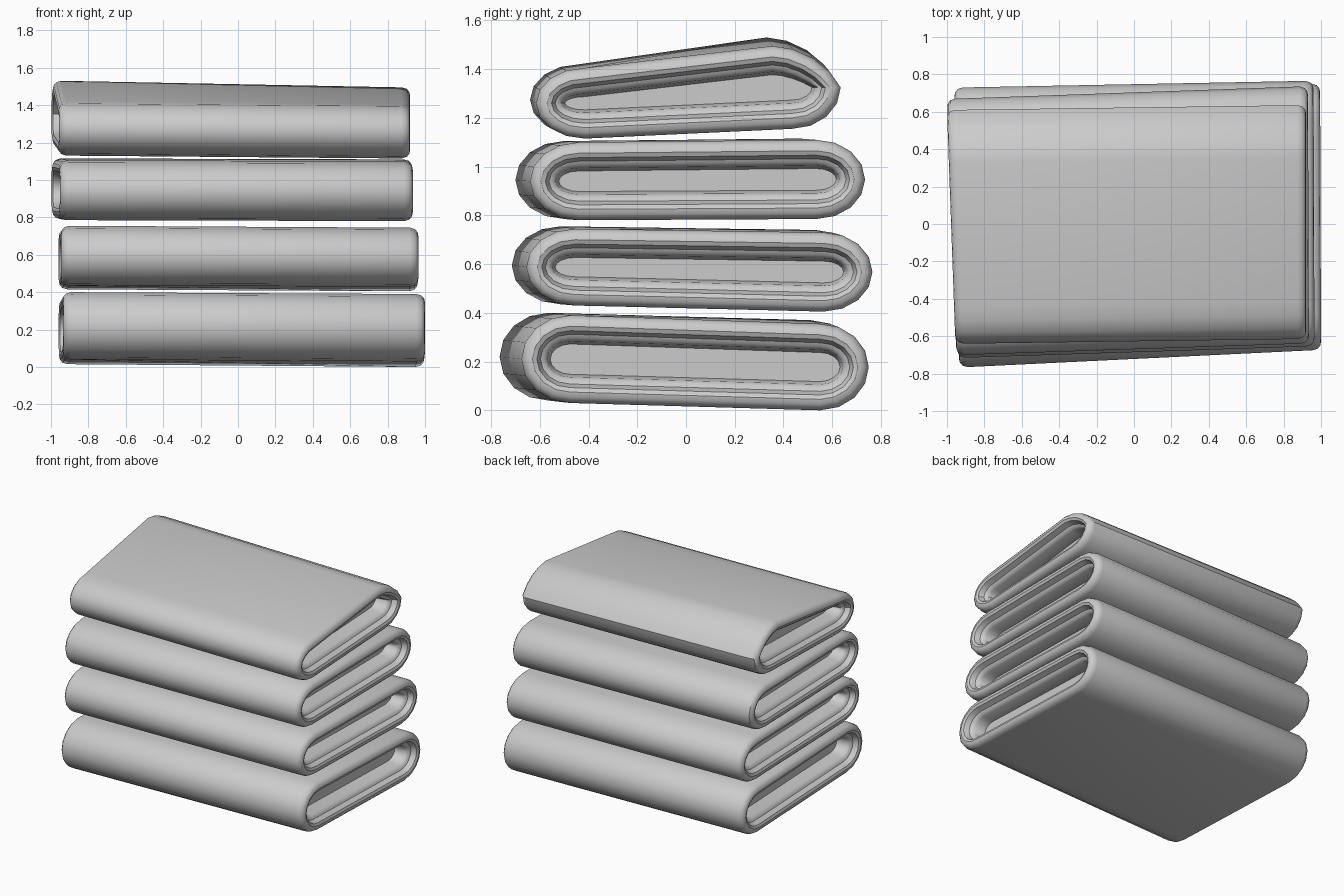
import bpy, bmesh
from math import pi, sin, cos

if "Cube" in bpy.data.objects:
    bpy.data.objects.remove(bpy.data.objects["Cube"])

ARC = 8           # segments per rounded fold
FOLD = 0.20       # length of the rounded fold along y
# end roll, lip and recess as (inset from outline, distance in from the end)
RIM = [(0.0, 0.045), (0.008, 0.018), (0.025, 0.004), (0.045, 0.0), (0.063, 0.008),
       (0.078, 0.045), (0.094, 0.052), (0.106, 0.07), (0.118, 0.15)]


def outline(end, inset, skew):
    """Flattened loop with a rounded fold at front and back."""
    x0, x1, y0, y1, fb, ft, bb, bt = end
    ring = []
    for i in range(ARC + 1):                      # back fold, bottom to top
        a = -pi / 2 + pi * i / ARC
        h = (bt - bb) / 2 - inset
        y = y1 - FOLD + (FOLD - inset) * cos(a) - skew * max(0, sin(a))
        ring.append((y, (bt + bb) / 2 + h * sin(a)))
    for i in range(ARC + 1):                      # front fold, top to bottom
        a = pi / 2 + pi * i / ARC
        h = (ft - fb) / 2 - inset
        y = y0 + FOLD + (FOLD - inset) * cos(a)
        ring.append((y, (ft + fb) / 2 + h * sin(a)))
    return [(x0 + (x1 - x0) * (y - y0) / (y1 - y0), y, z) for y, z in ring]


def folded_cloth(name, left, right, skew=0.0):
    bm = bmesh.new()
    rings = []
    for end, s, rim in ((left, 1, RIM[::-1]), (right, -1, RIM)):
        for inset, depth in rim:
            rings.append([bm.verts.new((x + s * depth, y, z))
                          for x, y, z in outline(end, inset, skew)])
    n = len(rings[0])
    for a, b in zip(rings, rings[1:]):
        for i in range(n):
            j = (i + 1) % n
            bm.faces.new((a[i], a[j], b[j], b[i]))
    bm.faces.new(rings[0])
    bm.faces.new(rings[-1])
    bmesh.ops.recalc_face_normals(bm, faces=bm.faces)
    mesh = bpy.data.meshes.new(name)
    bm.to_mesh(mesh)
    bm.free()
    ob = bpy.data.objects.new(name, mesh)
    bpy.context.collection.objects.link(ob)
    bpy.ops.object.select_all(action='DESELECT')
    ob.select_set(True)
    bpy.context.view_layer.objects.active = ob
    bpy.ops.object.shade_smooth_by_angle(angle=0.6)


# each end: x front, x back, y front, y back, front z low/high, back z low/high
folded_cloth("bottom_cloth",
             (-0.935, -0.96, -0.765, 0.71, 0.04, 0.40, 0.015, 0.37),
             (1.0, 0.995, -0.675, 0.75, 0.03, 0.39, 0.0, 0.355))
folded_cloth("second_cloth",
             (-0.945, -0.96, -0.715, 0.73, 0.435, 0.755, 0.415, 0.74),
             (0.965, 0.96, -0.655, 0.765, 0.43, 0.745, 0.405, 0.73))
folded_cloth("third_cloth",
             (-0.95, -1.0, -0.70, 0.67, 0.785, 1.105, 0.79, 1.115),
             (0.935, 0.93, -0.64, 0.735, 0.78, 1.10, 0.785, 1.11))
folded_cloth("top_cloth",
             (-0.955, -1.0, -0.64, 0.61, 1.13, 1.42, 1.175, 1.53),
             (0.92, 0.92, -0.615, 0.635, 1.115, 1.405, 1.155, 1.495), skew=0.08)
